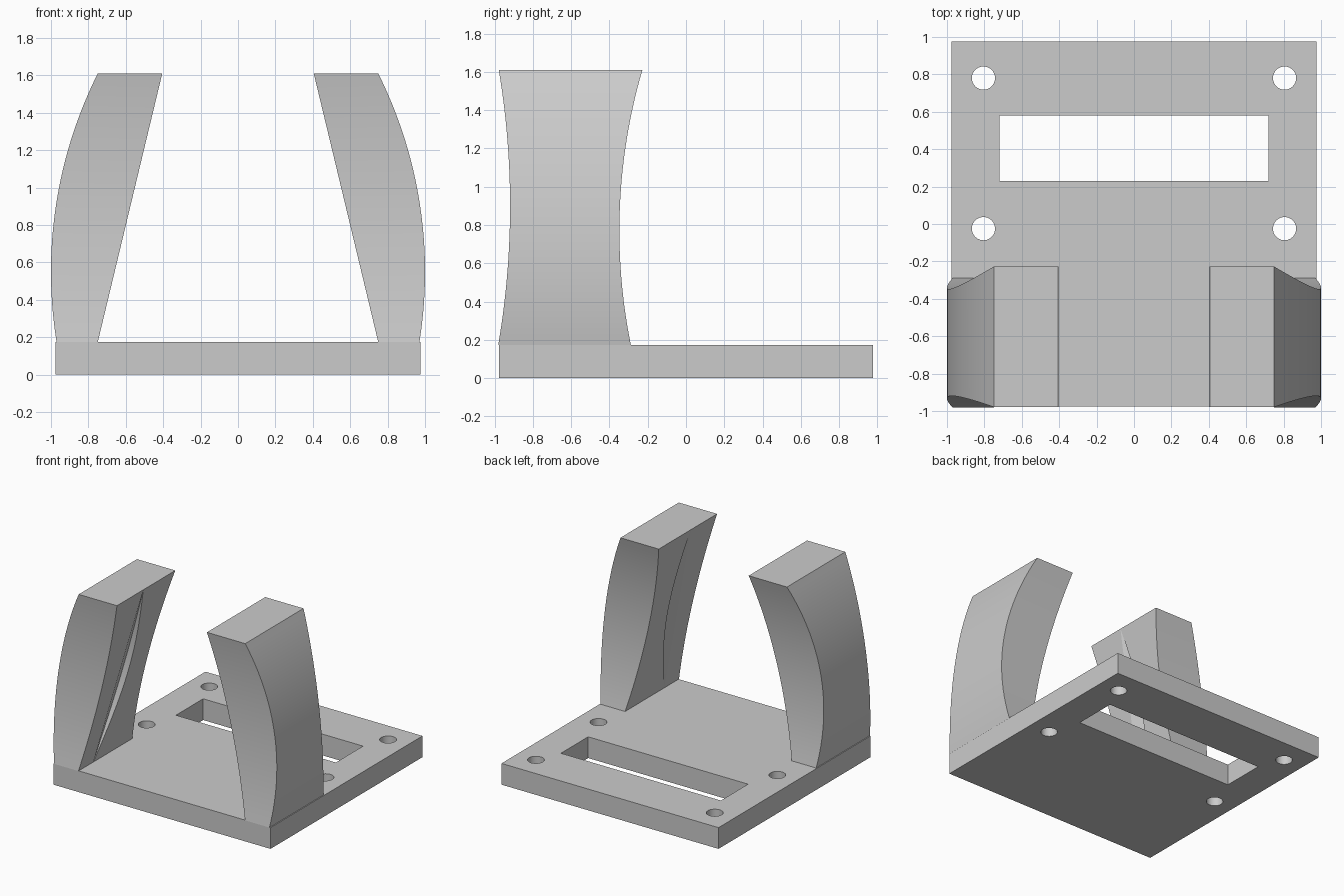
import bpy, bmesh, math

cube = bpy.data.objects.get("Cube")
if cube:
    bpy.data.objects.remove(cube, do_unlink=True)

grey = bpy.data.materials.new("light_grey")
grey.use_nodes = True
colour = (0.6, 0.6, 0.6, 1)
grey.diffuse_color = colour
grey.node_tree.nodes["Principled BSDF"].inputs["Base Color"].default_value = colour

HALF, PLATE, TOP = 0.977, 0.173, 1.61
STEPS = 28


def finish(name, bm):
    bmesh.ops.recalc_face_normals(bm, faces=bm.faces)
    mesh = bpy.data.meshes.new(name)
    bm.to_mesh(mesh)
    bm.free()
    mesh.materials.append(grey)
    obj = bpy.data.objects.new(name, mesh)
    bpy.context.collection.objects.link(obj)
    return obj


def box(name, x, y0, y1, z0, z1):
    bm = bmesh.new()
    bmesh.ops.create_cube(bm, size=1)
    for v in bm.verts:
        v.co = (2 * x * v.co.x, y0 + (y1 - y0) * (v.co.y + 0.5),
                z0 + (z1 - z0) * (v.co.z + 0.5))
    return finish(name, bm)


def shade(obj, degrees):
    bpy.ops.object.select_all(action='DESELECT')
    obj.select_set(True)
    bpy.context.view_layer.objects.active = obj
    bpy.ops.object.shade_smooth_by_angle(angle=math.radians(degrees))


def arc(z, middle, radius):
    """Distance a circular edge falls away from its extreme at height z."""
    return radius - math.sqrt(radius ** 2 - (z - middle) ** 2)


# Base plate with a slot and four screw holes
plate = box("base_plate", HALF, -HALF, HALF, 0, PLATE)
cutters = [box("slot_cutter", 0.72, 0.23, 0.58, -0.1, 0.4)]
for x in (-0.805, 0.805):
    for y in (-0.025, 0.78):
        bm = bmesh.new()
        bmesh.ops.create_cone(bm, cap_ends=True, segments=40,
                              radius1=0.062, radius2=0.062, depth=1)
        bmesh.ops.translate(bm, verts=bm.verts, vec=(x, y, 0))
        cutters.append(finish("hole_cutter", bm))
for cutter in cutters:
    mod = plate.modifiers.new("cut", 'BOOLEAN')
    mod.operation, mod.solver, mod.object = 'DIFFERENCE', 'EXACT', cutter
bpy.context.view_layer.objects.active = plate
for mod in list(plate.modifiers):
    bpy.ops.object.modifier_apply(modifier=mod.name)
for cutter in cutters:
    bpy.data.objects.remove(cutter, do_unlink=True)
shade(plate, 30)


# Curved upright arm, lofted from stacked sections with a shallow inner groove
def section(z, t):
    outer = 1.0 - arc(z, 0.55, 2.37)
    inner = 0.75 - 0.345 * t
    front = -0.919 - arc(z, 0.9, 4.3)
    back = -0.348 + arc(z, 0.77, 3.0)
    bulge = math.sin(math.pi * t)
    line = -0.79 + 0.15 * t
    edge = line + 0.001 + 0.13 * bulge
    return [(outer, front, z), (outer, back, z), (inner, back, z),
            (inner, edge, z), (inner + 0.05 * bulge + 0.0005, edge, z),
            (inner, line, z), (inner, front, z)]


def arm(name, side):
    bm = bmesh.new()
    rings = []
    for i in range(STEPS + 1):
        t = i / STEPS
        z = PLATE + (TOP - PLATE) * t
        rings.append([bm.verts.new((side * x, y, h)) for x, y, h in section(z, t)])
    for low, high in zip(rings, rings[1:]):
        for j in range(len(low)):
            k = (j + 1) % len(low)
            bm.faces.new((low[j], low[k], high[k], high[j]))
    bm.faces.new(rings[0])
    bm.faces.new(rings[-1])
    shade(finish(name, bm), 12)


arm("left_arm", 1)
arm("right_arm", -1)
